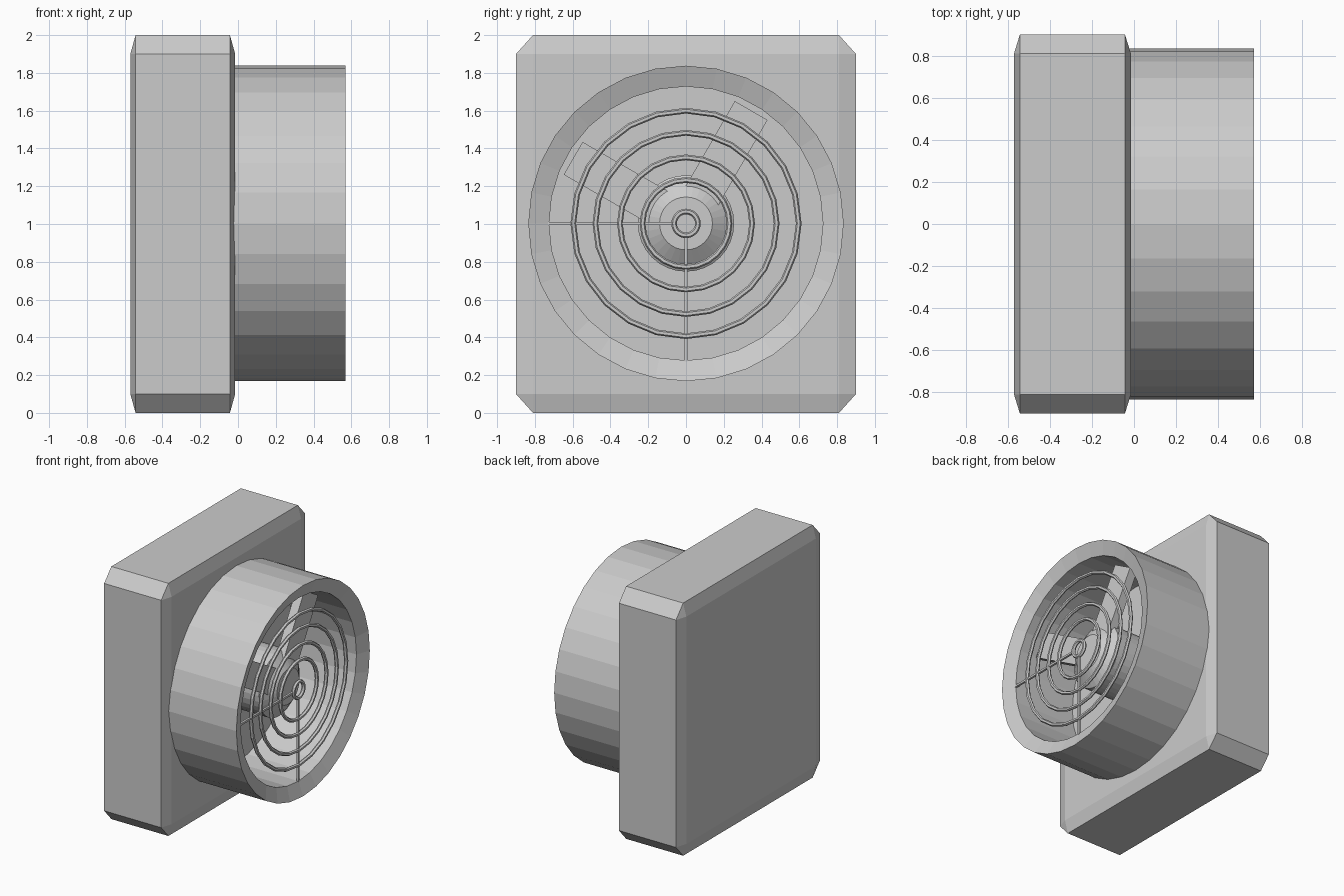
import bpy, bmesh
from math import cos, sin, pi, radians
from mathutils import Matrix, Vector

if "Cube" in bpy.data.objects:
    bpy.data.objects.remove(bpy.data.objects["Cube"])

CZ = 1.003  # height of the fan axis


def finish(name, bm):
    bmesh.ops.recalc_face_normals(bm, faces=bm.faces)
    mesh = bpy.data.meshes.new(name)
    bm.to_mesh(mesh)
    bm.free()
    obj = bpy.data.objects.new(name, mesh)
    bpy.context.collection.objects.link(obj)
    return obj


def lathe(name, profile, sides, closed):
    """Revolve (x, radius) points about the x axis; open profiles get caps."""
    bm = bmesh.new()
    rings = [[bm.verts.new((x, r * sin(2 * pi * i / sides), CZ + r * cos(2 * pi * i / sides)))
              for i in range(sides)] for x, r in profile]
    pairs = list(zip(rings, rings[1:]))
    if closed:
        pairs.append((rings[-1], rings[0]))
    else:
        bm.faces.new(rings[0])
        bm.faces.new(rings[-1])
    for a, b in pairs:
        for i in range(sides):
            j = (i + 1) % sides
            bm.faces.new((a[i], a[j], b[j], b[i]))
    return finish(name, bm)


def radial_bar(name, r0, r1, x0, x1, width, angle):
    """Box reaching outwards from the axis; angle is measured from +y to +z."""
    bm = bmesh.new()
    bmesh.ops.create_cube(bm, size=1)
    bmesh.ops.scale(bm, vec=(x1 - x0, r1 - r0, width), verts=bm.verts)
    bmesh.ops.translate(bm, vec=((x0 + x1) / 2, (r0 + r1) / 2, 0), verts=bm.verts)
    bmesh.ops.rotate(bm, cent=(0, 0, 0), matrix=Matrix.Rotation(radians(angle), 3, 'X'), verts=bm.verts)
    bmesh.ops.translate(bm, vec=(0, 0, CZ), verts=bm.verts)
    return finish(name, bm)


# Chamfered housing: bevel a cube, then stretch it
bm = bmesh.new()
bmesh.ops.create_cube(bm, size=1)
bmesh.ops.bevel(bm, geom=bm.edges[:], offset=0.05, segments=1, affect='EDGES')
bmesh.ops.scale(bm, vec=(0.555, 1.8, 2.0), verts=bm.verts)
bmesh.ops.translate(bm, vec=(-0.2925, 0, 1), verts=bm.verts)
finish("housing", bm)

# Round duct with an inward sloping rim
lathe("duct", [(-0.05, 0.835), (0.57, 0.835), (0.53, 0.725), (-0.05, 0.725)], 32, True)

# Motor hub and fan blades
lathe("fan_hub", [(-0.03, 0.255), (0.36, 0.255), (0.44, 0.14)], 32, False)
for i, angle in enumerate((60, 150)):
    radial_bar(f"fan_blade_{i + 1}", 0.1, 0.69, 0.33, 0.40, 0.2, angle)

# Guard: concentric wire rings carried by two spokes
for i, radius in enumerate((0.063, 0.23, 0.35, 0.48, 0.597)):
    wire = [(0.53 + 0.015 * sin(k * pi / 3), radius + 0.015 * cos(k * pi / 3)) for k in range(6)]
    lathe(f"guard_ring_{i + 1}", wire, 24, True)
for i, angle in enumerate((180, 270)):
    radial_bar(f"guard_spoke_{i + 1}", 0.06, 0.73, 0.518, 0.535, 0.016, angle)
